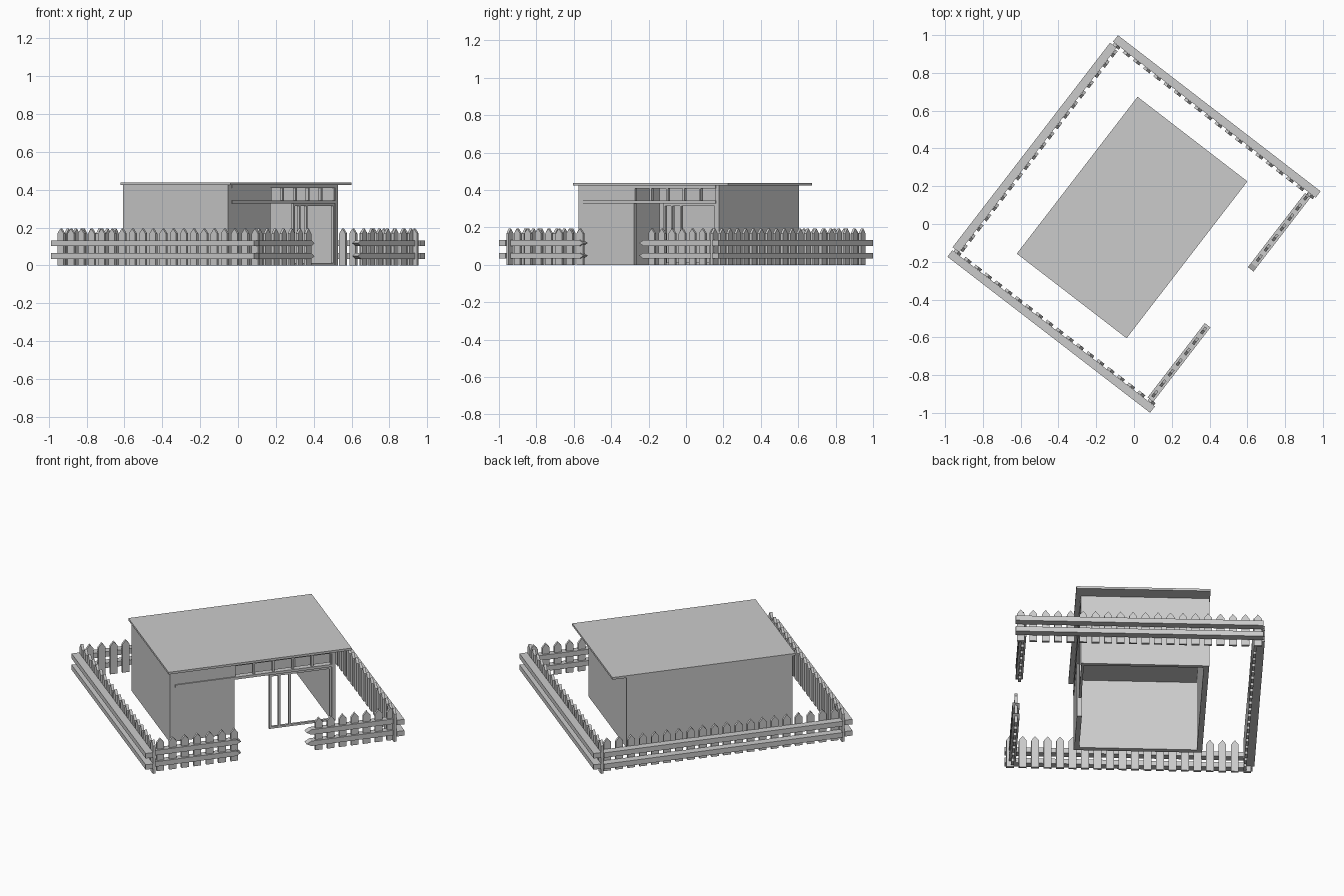
import bpy, bmesh, math
from mathutils import Matrix

if "Cube" in bpy.data.objects:
    bpy.data.objects.remove(bpy.data.objects["Cube"])

TURN = Matrix.Rotation(math.radians(52.4), 4, 'Z')   # whole plot is turned on the ground

grey = bpy.data.materials.new("light_grey")
grey.diffuse_color = (0.6, 0.6, 0.6, 1)
grey.use_nodes = True
grey.node_tree.nodes["Principled BSDF"].inputs["Base Color"].default_value = grey.diffuse_color


def finish(name, bm):
    bmesh.ops.recalc_face_normals(bm, faces=bm.faces)
    me = bpy.data.meshes.new(name)
    bm.to_mesh(me)
    bm.free()
    me.materials.append(grey)
    ob = bpy.data.objects.new(name, me)
    ob.matrix_world = TURN
    bpy.context.collection.objects.link(ob)
    return ob


def add_box(bm, x0, x1, y0, y1, z0, z1):
    m = Matrix.Translation(((x0 + x1) / 2, (y0 + y1) / 2, (z0 + z1) / 2))
    m = m @ Matrix.Diagonal((x1 - x0, y1 - y0, z1 - z0, 1))
    bmesh.ops.create_cube(bm, size=1, matrix=m)


def boxes(name, *dims):
    bm = bmesh.new()
    for d in dims:
        add_box(bm, *d)
    return finish(name, bm)


def prism(bm, outline, offset):
    """Extrude a flat outline by an offset vector."""
    face = bm.faces.new([bm.verts.new(p) for p in outline])
    ext = bmesh.ops.extrude_face_region(bm, geom=[face])
    verts = [v for v in ext["geom"] if isinstance(v, bmesh.types.BMVert)]
    bmesh.ops.translate(bm, verts=verts, vec=offset)


def pickets(name, start, end, count, along_x, across):
    """Row of pointed boards; across is the centre line of the row."""
    bm = bmesh.new()
    w, t = 0.021, 0.015
    profile = [(-w, 0), (w, 0), (w, 0.168), (0, 0.195), (-w, 0.168)]
    for i in range(count):
        c = start + (end - start) * i / (count - 1)
        if along_x:
            prism(bm, [(c + a, across - t / 2, z) for a, z in profile], (0, t, 0))
        else:
            prism(bm, [(across - t / 2, c + a, z) for a, z in profile], (t, 0, 0))
    finish(name, bm)


# Fence: two rails per side, boards on the inner face
RAILS = [(0.034, 0.064), (0.102, 0.132)]
for side, s in (("left", -1), ("right", 1)):
    a, b = sorted((s * 0.697, s * 0.74))
    boxes(side + "_fence_rails", *[(a, b, -0.677, 0.677, z0, z1) for z0, z1 in RAILS])
    pickets(side + "_fence_pickets", -0.648, 0.648, 20, False, s * 0.689)
boxes("back_fence_rails", *[(-0.683, 0.683, 0.642, 0.686, z0, z1) for z0, z1 in RAILS])
pickets("back_fence_pickets", -0.65, 0.65, 20, True, 0.634)

# Front fence: two short runs whose rails end in a point at the gateway
for side, s in (("left", -1), ("right", 1)):
    bm = bmesh.new()
    for z0, z1 in RAILS:
        outline = [(s * 0.683, z0), (s * 0.215, z0), (s * 0.187, (z0 + z1) / 2),
                   (s * 0.215, z1), (s * 0.683, z1)]
        prism(bm, [(x, -0.655, z) for x, z in outline], (0, 0.038, 0))
    finish("front_" + side + "_fence_rails", bm)
pickets("front_left_fence_pickets", -0.645, -0.222, 7, True, -0.636)
pickets("front_right_fence_pickets", 0.262, 0.672, 7, True, -0.636)

# House shell, open underneath
X0, X1, Y0, Y1, TOP = -0.487, 0.462, -0.31, 0.392, 0.424
T = 0.03
boxes("roof", (-0.503, 0.545, -0.338, 0.396, TOP, 0.437))
boxes("left_wall", (X0, X0 + T, Y0, Y1, 0, TOP))
boxes("right_wall", (X1 - 0.022, X1, Y0, Y1, 0, TOP))
boxes("back_wall", (X0 + T, X1 - 0.022, Y1 - T, Y1, 0, TOP))

# Front: solid panel, lintel and head beam
PX = -0.115
boxes("front_panel", (X0 + T, PX, Y0 + 0.003, Y0 + T, 0, TOP))
boxes("lintel", (X0 + T, X1 - 0.022, Y0 - 0.004, Y0 + T, 0.328, 0.343))
boxes("head_beam", (X0 + T, X1 - 0.022, Y0 - 0.001, Y0 + T, 0.408, TOP))

# Clerestory window bars, five open panes
step = (X1 - 0.022 - PX) / 5
boxes("window_bars", *[(PX + i * step - 0.006, PX + i * step + 0.006,
                        Y0 + 0.004, Y0 + 0.022, 0.343, 0.408) for i in range(6)])

# Sliding door frames
D0, D1 = 0.083, X1 - 0.022
stiles = [(x - 0.006, x + 0.006, Y0 + 0.004, Y0 + 0.018, 0.012, 0.314)
          for x in (0.089, 0.14, 0.2, D1 - 0.006)]
boxes("door_frames", *stiles,
      (D0, D1, Y0 + 0.004, Y0 + 0.018, 0, 0.012),
      (D0, D1, Y0 + 0.004, Y0 + 0.018, 0.314, 0.328))
